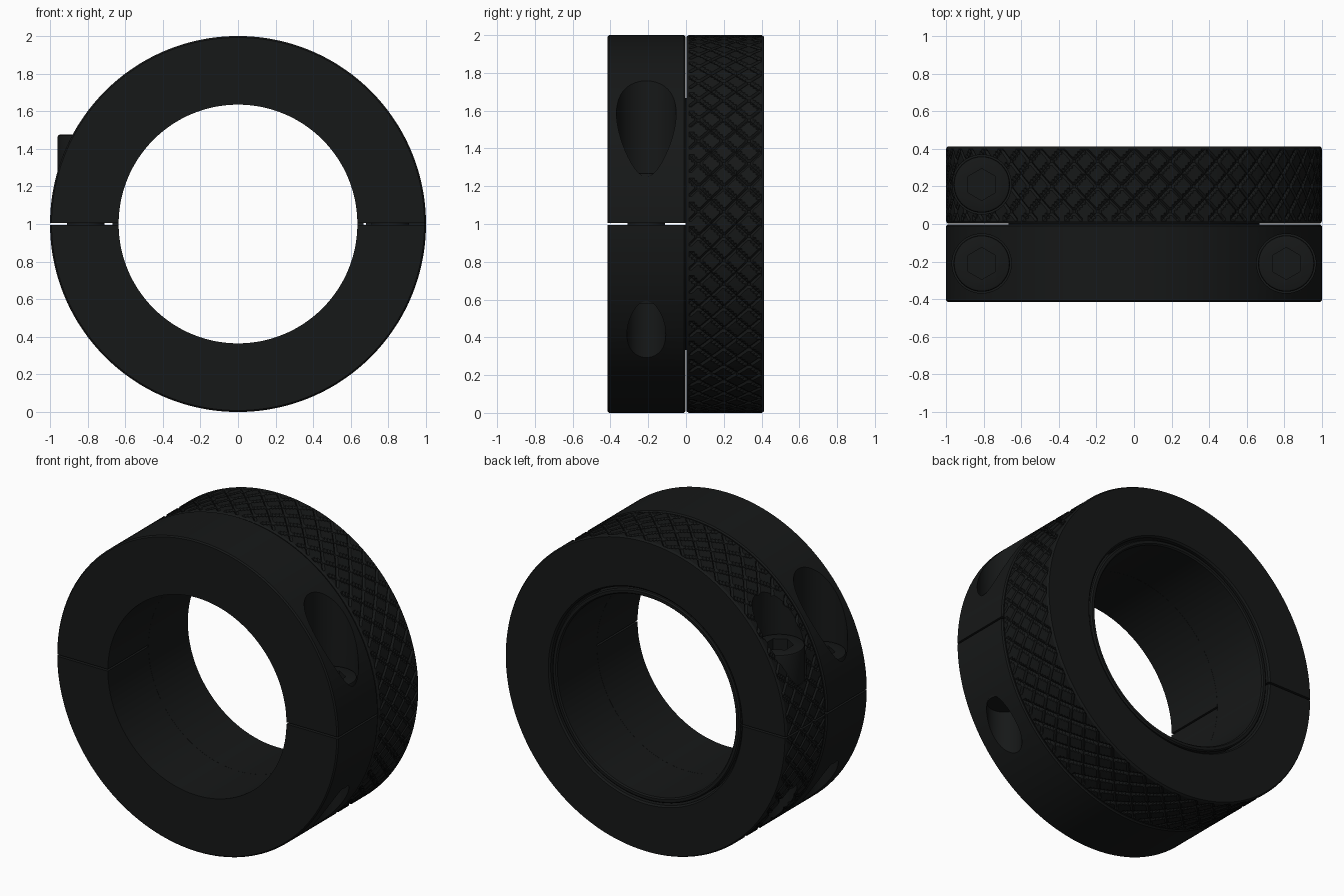
import bpy, bmesh, math
from mathutils import Matrix

if "Cube" in bpy.data.objects:
    bpy.data.objects.remove(bpy.data.objects["Cube"])

CZ = 1.0            # height of the ring axis
SX, SY = 0.81, 0.21 # screw positions

mat = bpy.data.materials.new("black_oxide")
mat.diffuse_color = (0.008, 0.009, 0.009, 1)
mat.use_nodes = True
mat.node_tree.nodes["Principled BSDF"].inputs["Base Color"].default_value = mat.diffuse_color


def make(name, bm):
    bmesh.ops.recalc_face_normals(bm, faces=bm.faces)
    me = bpy.data.meshes.new(name)
    bm.to_mesh(me)
    bm.free()
    ob = bpy.data.objects.new(name, me)
    bpy.context.collection.objects.link(ob)
    me.materials.append(mat)
    return ob


def activate(ob):
    bpy.ops.object.select_all(action='DESELECT')
    ob.select_set(True)
    bpy.context.view_layer.objects.active = ob


def smooth(ob):
    activate(ob)
    bpy.ops.object.shade_smooth_by_angle(angle=math.radians(30))


def revolve(name, profile, n, knurl=None):
    """Closed (radius, y) profile spun about the y axis; knurl = (first row, last row, pitch, depth)."""
    bm = bmesh.new()
    grooved = lambda i, j: knurl and knurl[0] <= j <= knurl[1] and (
        (i + j) % knurl[2] == 0 or (i - j) % knurl[2] == 0)
    rows = []
    for j, (r, y) in enumerate(profile):
        row = []
        for i in range(n):
            a = 2 * math.pi * i / n
            rr = r - knurl[3] if grooved(i, j) else r
            row.append(bm.verts.new((rr * math.cos(a), y, CZ + rr * math.sin(a))))
        rows.append(row)
    m = len(rows)
    for j in range(m):
        for i in range(n):
            k, l = (i + 1) % n, (j + 1) % m
            a, b, c, d = rows[j][i], rows[j][k], rows[l][k], rows[l][i]
            if knurl and knurl[0] - 1 <= j <= knurl[1]:
                # split each cell along the groove running through it
                if (i - j) % knurl[2] == 0 or (i + j + 1) % knurl[2] != 0:
                    tris = ((a, b, c), (a, c, d))
                else:
                    tris = ((a, b, d), (b, c, d))
                for t in tris:
                    bm.faces.new(t)
            else:
                bm.faces.new((a, b, c, d))
    return make(name, bm)


def cylinder(name, x, y, z0, z1, r, n=48, bevel=0):
    bm = bmesh.new()
    bmesh.ops.create_cone(bm, cap_ends=True, segments=n, radius1=r, radius2=r, depth=z1 - z0,
                          matrix=Matrix.Translation((x, y, (z0 + z1) / 2)))
    if bevel:
        rim = [e for e in bm.edges if all(v.co.z > z1 - 1e-4 for v in e.verts)]
        bmesh.ops.bevel(bm, geom=rim, offset=bevel, segments=2, affect='EDGES', profile=0.5)
    return make(name, bm)


def box(x0, x1, y0, y1, z0, z1):
    bm = bmesh.new()
    bmesh.ops.create_cube(bm, size=1, matrix=Matrix.Translation(((x0 + x1) / 2, (y0 + y1) / 2, (z0 + z1) / 2))
                          @ Matrix.Diagonal((x1 - x0, y1 - y0, z1 - z0, 1)))
    return make("cutter", bm)


def cut(ob, cutter):
    mod = ob.modifiers.new("cut", 'BOOLEAN')
    mod.operation, mod.solver, mod.object = 'DIFFERENCE', 'EXACT', cutter
    activate(ob)
    bpy.ops.object.modifier_apply(modifier=mod.name)
    bpy.data.objects.remove(cutter)


def screw_hole(ob, x, y, floor):
    cut(ob, cylinder("cutter", x, y, floor, 2.3, 0.158))
    cut(ob, cylinder("cutter", x, y, -0.2, floor + 0.05, 0.103))


def screw(name, x, y, z0, top):
    head = cylinder(name + "_head", x, y, z0, top, 0.15, 48, 0.012)
    cut(head, cylinder("cutter", x, y, top - 0.12, top + 0.1, 0.085, 6))
    shank = cylinder(name + "_shank", x, y, 0.58, z0, 0.1)
    smooth(head)
    smooth(shank)


# Front clamp: smooth ring split into two halves
c = 0.008
front = revolve("front_clamp_ring", [
    (1 - c, -0.415), (1, -0.415 + c), (1, -0.003 - c), (1 - c, -0.003),
    (0.635, -0.003), (0.635, -0.415)], 160)
cut(front, box(-1.2, 1.2, -0.6, 0.2, CZ - 0.006, CZ + 0.006))
for s in (-1, 1):
    screw_hole(front, s * SX, -SY, 1.06)
smooth(front)

# Back clamp: knurled ring split on the left only
rows = 26
outer = [(1, 0.015 + 0.385 * k / rows) for k in range(rows + 1)]
back = revolve("knurled_clamp_ring",
               [(1 - c, 0.003)] + outer + [(1 - c, 0.413), (0.69, 0.413), (0.68, 0.403), (0.68, 0.003)],
               432, (2, rows, 9, 0.011))
cut(back, box(-1.2, -0.3, -0.2, 0.6, CZ - 0.006, CZ + 0.006))
screw_hole(back, -SX, SY, 1.26)
smooth(back)

# Thin unsplit sleeve inside the knurled ring
sleeve = revolve("inner_sleeve", [
    (0.668, -0.002), (0.668, 0.398), (0.66, 0.406), (0.643, 0.406), (0.635, 0.398), (0.635, -0.002)], 160)
smooth(sleeve)

# Socket head screws
screw("front_left_screw", -SX, -SY, 1.06, 1.27)
screw("front_right_screw", SX, -SY, 1.06, 1.27)
screw("back_screw", -SX, SY, 1.26, 1.475)
